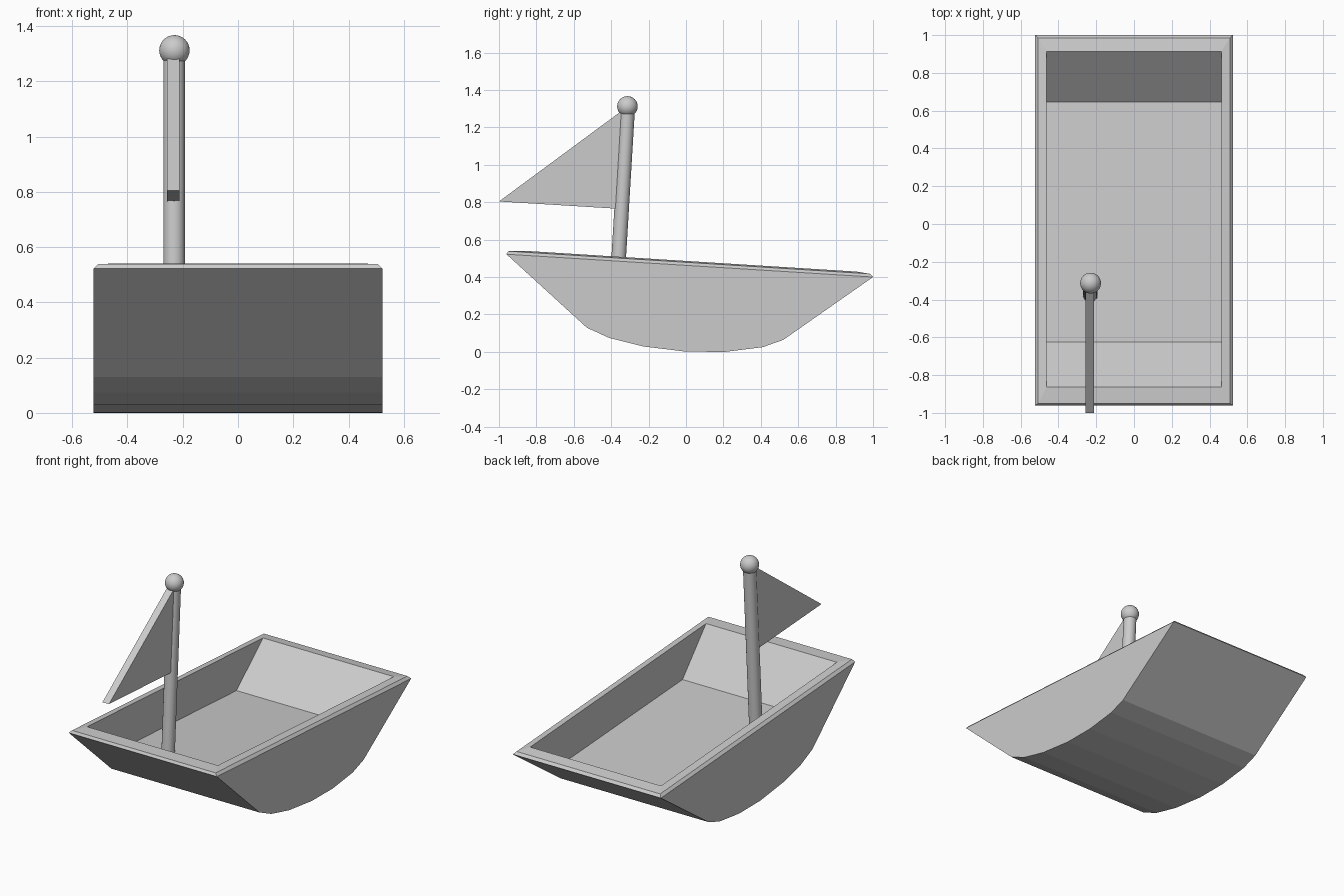
import bpy, bmesh, math
from mathutils import Vector

if "Cube" in bpy.data.objects:
    bpy.data.objects.remove(bpy.data.objects["Cube"])


def new_object(name, bm):
    bmesh.ops.recalc_face_normals(bm, faces=bm.faces)
    mesh = bpy.data.meshes.new(name)
    bm.to_mesh(mesh)
    bm.free()
    obj = bpy.data.objects.new(name, mesh)
    bpy.context.collection.objects.link(obj)
    return obj


def extrude_profile(bm, profile, x0, x1):
    """Two copies of a (y, z) profile, joined by a strip along its points."""
    left = [bm.verts.new((x0, y, z)) for y, z in profile]
    right = [bm.verts.new((x1, y, z)) for y, z in profile]
    for i in range(len(profile) - 1):
        bm.faces.new((left[i], left[i + 1], right[i + 1], right[i]))
    bm.faces.new(left)
    bm.faces.new(right)
    return left, right


def ring(left, right):
    return [left[0], left[-1], right[-1], right[0]]


# Hull: rocker-shaped shell, chamfered rim, recessed floor
bm = bmesh.new()
keel = [(-0.96, 0.522), (-0.53, 0.129), (-0.41, 0.074), (-0.23, 0.029), (0.0, 0.001),
        (0.21, 0.0), (0.41, 0.025), (0.52, 0.064), (1.0, 0.40)]
outer = ring(*extrude_profile(bm, keel, -0.523, 0.523))

rim_rings = [  # half width, (front y, z), (back y, z)
    (0.507, (-0.95, 0.538), (0.985, 0.417)),
    (0.462, (-0.862, 0.540), (0.912, 0.429)),
]
previous = outer
for hw, front, back in rim_rings:
    current = [bm.verts.new((x, *p)) for x, p in
               ((-hw, front), (-hw, back), (hw, back), (hw, front))]
    for i in range(4):
        j = (i + 1) % 4
        bm.faces.new((previous[i], previous[j], current[j], current[i]))
    previous = current

# Inner front wall, floor and back wall share the rim's inner edge
fl = [bm.verts.new((x, y, z)) for x, y, z in
      ((-0.462, -0.625, 0.273), (-0.462, 0.645, 0.195),
       (0.462, 0.645, 0.195), (0.462, -0.625, 0.273))]
for i in range(4):
    j = (i + 1) % 4
    bm.faces.new((previous[i], previous[j], fl[j], fl[i]))
bm.faces.new(fl)
new_object("hull", bm)

# Mast: leaning cylinder standing on the hull floor
base, top = Vector((-0.231, -0.375, 0.25)), Vector((-0.231, -0.312, 1.30))
axis = top - base
bpy.ops.mesh.primitive_cylinder_add(vertices=32, radius=0.039, depth=axis.length,
                                    location=(base + top) / 2,
                                    rotation=axis.to_track_quat('Z', 'Y').to_euler())
bpy.context.object.name = "mast"
bpy.ops.object.shade_smooth_by_angle(angle=math.radians(30))

# Ball on top of the mast
bpy.ops.mesh.primitive_uv_sphere_add(segments=32, ring_count=16, radius=0.055,
                                     location=(-0.230, -0.313, 1.312))
bpy.context.object.name = "mast_ball"
bpy.ops.object.shade_smooth_by_angle(angle=math.radians(30))

# Flag: thin triangular plate fixed to the mast
bm = bmesh.new()
flag = [(-0.345, 0.764), (-1.0, 0.804), (-0.32, 1.306)]
a, b = extrude_profile(bm, flag, -0.257, -0.211)
bm.faces.new((a[-1], a[0], b[0], b[-1]))
new_object("flag", bm)
